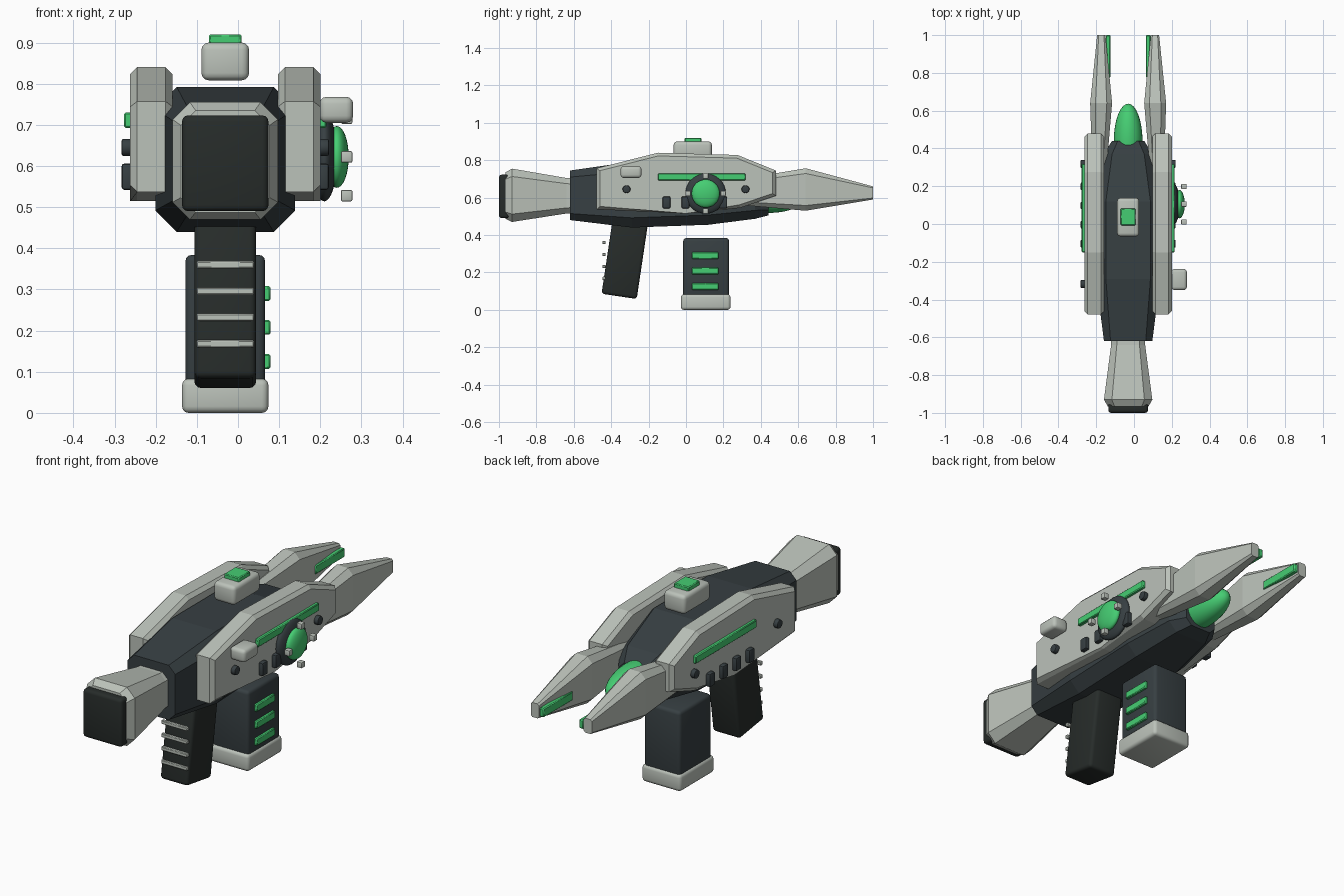
import bpy, bmesh, math
from mathutils import Matrix, Vector

if "Cube" in bpy.data.objects:
    bpy.data.objects.remove(bpy.data.objects["Cube"])

CX = -0.031  # mid-plane of the blaster; side parts mirror across it


def material(name, rgb):
    m = bpy.data.materials.new(name)
    m.diffuse_color = (*rgb, 1)
    m.use_nodes = True
    m.node_tree.nodes["Principled BSDF"].inputs["Base Color"].default_value = m.diffuse_color
    return m


GREY = material("pale_shell", (0.50, 0.54, 0.49))
DARK = material("slate", (0.038, 0.05, 0.055))
BLACK = material("grip_black", (0.02, 0.025, 0.023))
GREEN = material("glow_green", (0.06, 0.61, 0.17))


def finish(bm, name, mat, smooth=None):
    bmesh.ops.recalc_face_normals(bm, faces=bm.faces)
    me = bpy.data.meshes.new(name)
    bm.to_mesh(me)
    bm.free()
    me.materials.append(mat)
    ob = bpy.data.objects.new(name, me)
    bpy.context.collection.objects.link(ob)
    if smooth:
        bpy.ops.object.select_all(action='DESELECT')
        ob.select_set(True)
        bpy.context.view_layer.objects.active = ob
        bpy.ops.object.shade_smooth_by_angle(angle=math.radians(smooth))
    return ob


def box(name, x, y, z, mat, bevel=0.0, segs=3, tilt=0.0):
    """Box from (min, max) ranges, rounded, optionally tilted about x."""
    bm = bmesh.new()
    size = [r[1] - r[0] for r in (x, y, z)]
    mid = Vector([(r[0] + r[1]) / 2 for r in (x, y, z)])
    bmesh.ops.create_cube(bm, size=1)
    bmesh.ops.scale(bm, vec=size, verts=bm.verts)
    if bevel:
        bmesh.ops.bevel(bm, geom=bm.edges[:], offset=bevel, segments=segs,
                        profile=0.5, affect='EDGES')
    bm.transform(Matrix.Translation(mid) @ Matrix.Rotation(tilt, 4, 'X'))
    return finish(bm, name, mat, 40)


def ball(name, centre, radii, mat):
    bm = bmesh.new()
    bmesh.ops.create_uvsphere(bm, u_segments=32, v_segments=16, radius=1)
    bm.transform(Matrix.Translation(centre) @ Matrix.Diagonal((*radii, 1)))
    return finish(bm, name, mat, 60)


def loft(name, sections, mat):
    """Octagonal sections: (y, x centre, half width, z low, z high, chamfer)."""
    bm = bmesh.new()
    rings = []
    for y, cx, w, lo, hi, c in sections:
        pts = [(-w, lo + c), (-w + c, lo), (w - c, lo), (w, lo + c),
               (w, hi - c), (w - c, hi), (-w + c, hi), (-w, hi - c)]
        rings.append([bm.verts.new((cx + px, y, pz)) for px, pz in pts])
    for a, b in zip(rings, rings[1:]):
        for i in range(8):
            j = (i + 1) % 8
            bm.faces.new((a[i], a[j], b[j], b[i]))
    bm.faces.new(rings[0])
    bm.faces.new(rings[-1])
    return finish(bm, name, mat)


def slab(name, profile, x0, x1, bevel, mat):
    """Extrude a (y, z) outline between x0 and x1 with chamfered rims."""
    bm = bmesh.new()
    a = [bm.verts.new((x0, y, z)) for y, z in profile]
    b = [bm.verts.new((x1, y, z)) for y, z in profile]
    bm.faces.new(a)
    bm.faces.new(b)
    for i in range(len(a)):
        j = (i + 1) % len(a)
        bm.faces.new((a[i], a[j], b[j], b[i]))
    rims = [e for e in bm.edges if abs(e.verts[0].co.x - e.verts[1].co.x) < 1e-6]
    bmesh.ops.bevel(bm, geom=rims, offset=bevel, segments=1, affect='EDGES')
    return finish(bm, name, mat)


def span(a, b, s):
    """Mirror an x range measured from the mid-plane."""
    return tuple(sorted((CX + s * a, CX + s * b)))


# Central body, stock and butt pad
loft("body", [(-0.62, CX, 0.128, 0.48, 0.745, 0.035),
              (-0.29, CX, 0.17, 0.44, 0.792, 0.052),
              (0.12, CX, 0.17, 0.455, 0.792, 0.052),
              (0.37, CX, 0.13, 0.487, 0.715, 0.045),
              (0.44, CX, 0.085, 0.505, 0.665, 0.03)], DARK)
loft("stock", [(-0.56, CX, 0.088, 0.52, 0.70, 0.03),
               (-0.64, CX, 0.09, 0.515, 0.705, 0.03),
               (-0.93, CX, 0.128, 0.47, 0.755, 0.042),
               (-0.965, CX, 0.108, 0.487, 0.735, 0.036)], GREY)
box("butt_pad", (CX - 0.105, CX + 0.105), (-1.0, -0.945), (0.49, 0.723), BLACK, 0.015)

# Glowing core between the prongs
ball("muzzle_core", (CX, 0.44, 0.60), (0.076, 0.197, 0.082), GREEN)

panel = [(-0.478, 0.757), (-0.15, 0.84), (0.275, 0.828), (0.48, 0.745),
         (0.48, 0.61), (0.29, 0.545), (0.0, 0.515), (-0.478, 0.537)]
for side, s in (("left", -1), ("right", 1)):
    # Side armour with its light bar, bolts and lugs
    slab(side + "_panel", panel, *span(0.128, 0.231, s), 0.017, GREY)
    box(side + "_light_bar", span(0.225, 0.246, s), (-0.15, 0.318), (0.692, 0.73), GREEN, 0.004, 1)
    for i, y in enumerate((-0.318, 0.318)):
        bm = bmesh.new()
        bmesh.ops.create_cone(bm, cap_ends=True, segments=20, radius1=0.021,
                              radius2=0.021, depth=0.03)
        bmesh.ops.bevel(bm, geom=[e for e in bm.edges if abs(e.verts[0].co.z - e.verts[1].co.z) < 1e-6],
                        offset=0.005, segments=2, profile=0.5, affect='EDGES')
        bm.transform(Matrix.Translation((CX + s * 0.237, y, 0.645))
                     @ Matrix.Rotation(math.pi / 2, 4, 'Y'))
        finish(bm, f"{side}_bolt_{i}", DARK, 40)
    for i in range(4):
        y = -0.104 + 0.101 * i
        box(f"{side}_lug_{i}", span(0.222, 0.252, s), (y - 0.021, y + 0.021),
            (0.542, 0.606), DARK, 0.007, 2)
    # Forked prong with an inner light strip
    loft(side + "_prong", [(0.3, CX + s * 0.152, 0.038, 0.56, 0.70, 0.018),
                           (0.64, CX + s * 0.143, 0.058, 0.53, 0.757, 0.028),
                           (1.0, CX + s * 0.142, 0.022, 0.59, 0.66, 0.008)], GREY)
    box(side + "_prong_light", span(0.094, 0.118, s), (0.775, 1.0), (0.602, 0.645), GREEN, 0.004, 1)

# Dial on the right side
dial = Vector((0.21, 0.105, 0.622))
ball("dial_housing", dial, (0.031, 0.108, 0.108), DARK)
ball("dial_lens", dial + Vector((0.03, 0, 0)), (0.029, 0.075, 0.075), GREEN)
for i in range(4):
    a = i * math.pi / 2
    y, z = dial.y + 0.094 * math.cos(a), dial.z + 0.094 * math.sin(a)
    box(f"dial_stud_{i}", (0.25, 0.278), (y - 0.014, y + 0.014), (z - 0.014, z + 0.014), GREY, 0.004, 2)
box("side_button", (0.198, 0.28), (-0.35, -0.238), (0.705, 0.768), GREY, 0.017)

# Top sight
box("sight", (CX - 0.058, CX + 0.058), (-0.066, 0.138), (0.808, 0.90), GREY, 0.018)
box("sight_light", (CX - 0.04, CX + 0.04), (-0.007, 0.082), (0.89, 0.92), GREEN, 0.004, 1)

# Grip with finger ridges
box("grip", (CX - 0.075, CX + 0.075), (-0.423, -0.233), (0.07, 0.47), BLACK, 0.016,
    tilt=math.radians(-8.5))
for i in range(4):
    z = 0.36 - 0.064 * i
    box(f"grip_ridge_{i}", (CX - 0.07, CX + 0.07), (-0.447, -0.43), (z - 0.009, z + 0.009), GREY, 0.003, 1)

# Magazine
box("magazine", (CX - 0.097, CX + 0.097), (-0.015, 0.23), (0.06, 0.384), DARK, 0.016)
box("magazine_base", (CX - 0.105, CX + 0.105), (-0.027, 0.238), (0.0, 0.083), GREY, 0.016)
for i, z in enumerate((0.125, 0.208, 0.29)):
    box(f"magazine_light_{i}", (0.05, 0.079), (0.032, 0.175), (z - 0.018, z + 0.018), GREEN, 0.004, 1)
